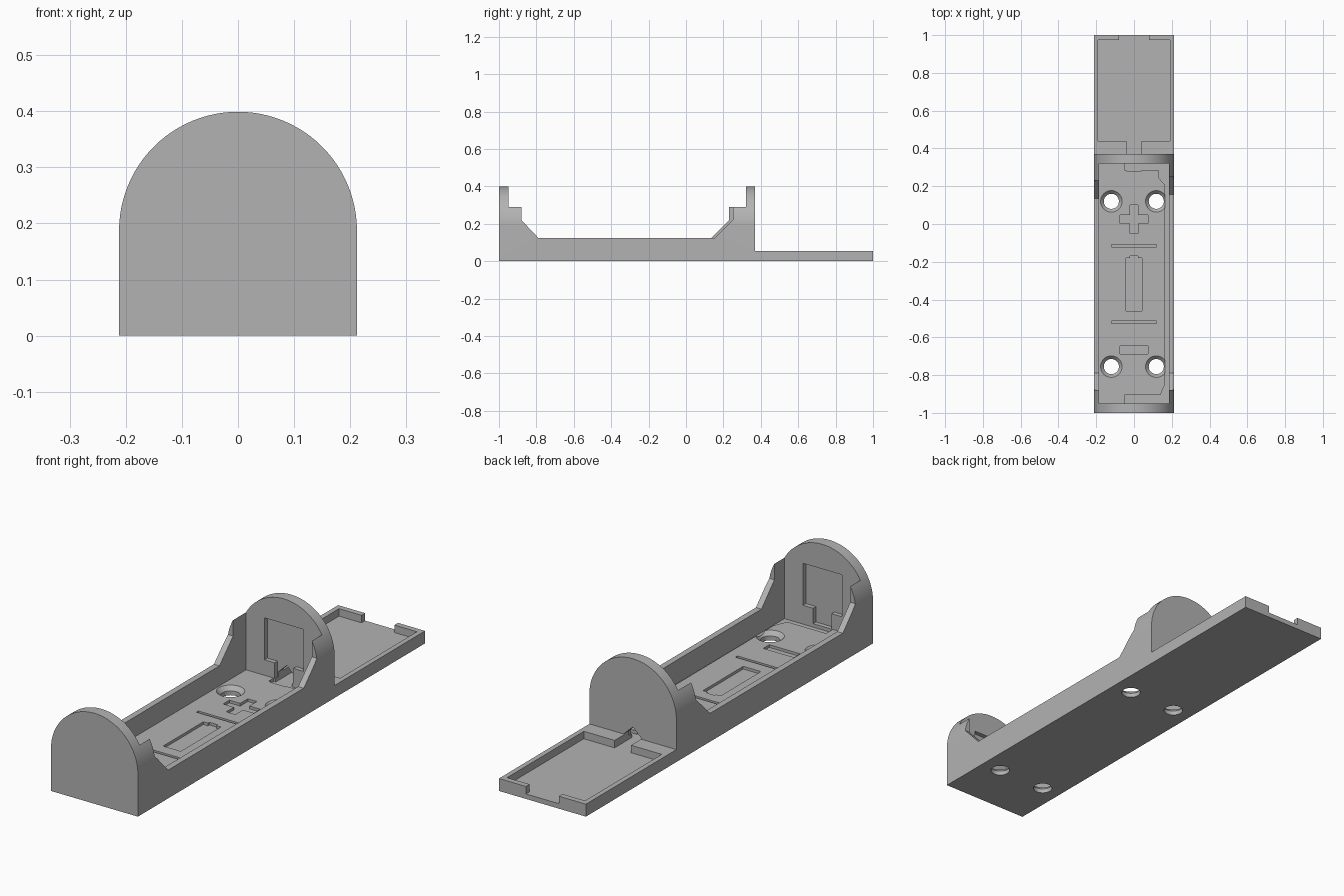
import bpy, bmesh, math

cube = bpy.data.objects.get("Cube")
if cube:
    bpy.data.objects.remove(cube, do_unlink=True)

GREY = (0.45, 0.45, 0.45, 1)
mat = bpy.data.materials.new("grey_plastic")
mat.use_nodes = True
mat.diffuse_color = GREY
mat.node_tree.nodes["Principled BSDF"].inputs["Base Color"].default_value = GREY

FLOOR, LOW = 0.037, 0.022      # cavity floor, channel and tray floor
HALF, INNER = 0.212, 0.185     # outer and inner half widths
FRONT, BACK = -0.95, 0.32      # inner faces of the end plates


def prism(name, pts, axis, a, b):
    """Extrude a 2D outline along an axis from a to b."""
    place = {"X": lambda p, t: (t, p[0], p[1]),
             "Y": lambda p, t: (p[0], t, p[1]),
             "Z": lambda p, t: (p[0], p[1], t)}[axis]
    bm = bmesh.new()
    lo = [bm.verts.new(place(p, a)) for p in pts]
    hi = [bm.verts.new(place(p, b)) for p in pts]
    bm.faces.new(lo)
    bm.faces.new(hi[::-1])
    n = len(pts)
    for i in range(n):
        j = (i + 1) % n
        bm.faces.new((lo[i], hi[i], hi[j], lo[j]))
    bmesh.ops.recalc_face_normals(bm, faces=bm.faces)
    me = bpy.data.meshes.new(name)
    bm.to_mesh(me)
    bm.free()
    me.materials.append(mat)
    ob = bpy.data.objects.new(name, me)
    bpy.context.collection.objects.link(ob)
    return ob


def rect(x0, x1, y0, y1):
    return [(x0, y0), (x1, y0), (x1, y1), (x0, y1)]


def cut(cutter):
    """Subtract a cutter from the body and delete it."""
    bpy.context.view_layer.objects.active = body
    mod = body.modifiers.new("cut", "BOOLEAN")
    mod.operation, mod.solver, mod.object = "DIFFERENCE", "EXACT", cutter
    bpy.ops.object.modifier_apply(modifier=mod.name)
    bpy.data.objects.remove(cutter, do_unlink=True)


def cut_down(pts, bottom, top=0.6):
    cut(prism("cutter", pts, "Z", bottom, top))


# Arched bar running the full length
arch = [(-HALF, 0), (HALF, 0)]
arch += [(HALF * math.cos(math.pi * i / 48), 0.187 + HALF * math.sin(math.pi * i / 48))
         for i in range(49)]
body = prism("battery_holder", arch, "Y", -1, 1)

# Lower the tray end and open up the middle, leaving stepped side walls
cut_down(rect(-0.4, 0.4, 0.37, 1.2), 0.055)
for x0, x1, s in ((-0.4, 0.05, 0.23), (-0.05, 0.4, 0.25)):
    side = [(FRONT, 0.6), (FRONT, 0.29), (-0.88, 0.29), (-0.88, 0.22), (-0.79, 0.125),
            (s - 0.095, 0.125), (s, 0.22), (s, 0.29), (BACK, 0.29), (BACK, 0.6)]
    cut(prism("cutter", side, "X", x0, x1))

# Battery cavity and the wire channel along one side
cut_down(rect(-INNER, INNER, FRONT, BACK), FLOOR)
cut_down([(-0.05, BACK), (-0.05, 0.285), (0.13, 0.285), (0.13, 0.245), (0.165, 0.205),
          (0.165, -0.845), (0.14, -0.905), (-0.05, -0.905), (-0.05, FRONT),
          (INNER, FRONT), (INNER, BACK)], LOW, 0.1)

# Contact pockets in both end plates
pocket = [(-0.095, 0.29), (-0.095, 0.105), (-0.045, 0.105), (-0.045, FLOOR),
          (0.045, FLOOR), (0.045, 0.105), (0.095, 0.105), (0.095, 0.29)]
for y0, y1 in ((FRONT - 0.02, FRONT + 0.02), (BACK - 0.02, BACK + 0.02)):
    cut(prism("cutter", pocket, "Y", y0, y1))

# Peaked wire tunnel through the back plate
tunnel = [(-0.04, LOW), (0.04, LOW), (0.04, 0.06), (0, 0.098), (-0.04, 0.06)]
cut(prism("cutter", tunnel, "Y", 0.28, 0.46))

# Tray pocket and its end notch
cut_down(rect(-0.19, 0.19, 0.44, 0.975), LOW)
cut_down(rect(-0.08, 0.08, 0.9, 1.1), LOW)

# Engraved marks: plus, minus, label window, thin slots
PLUS, ARM = 0.075, 0.022
plus = []
for k in range(4):
    c, s = (1, 0, -1, 0)[k], (0, 1, 0, -1)[k]
    for x, y in ((PLUS, -ARM), (PLUS, ARM), (ARM, ARM)):
        plus.append((c * x - s * y, 0.025 + s * x + c * y))
window = [(-0.043, -0.46), (0.043, -0.46), (0.043, -0.18), (0.02, -0.18),
          (0.02, -0.17), (-0.02, -0.17), (-0.02, -0.18), (-0.043, -0.18)]
marks = [plus, window, rect(-PLUS, PLUS, -0.687, -0.645)]
marks += [rect(-0.118, 0.118, y - 0.007, y + 0.007) for y in (-0.115, -0.52)]
for mark in marks:
    cut_down(mark, FLOOR - 0.012, 0.1)

# Countersunk screw holes
for x in (-0.12, 0.118):
    for y in (0.12, -0.755):
        for r0, r1, z0, z1 in ((0.04, 0.04, -0.1, 0.1), (0.036, 0.058, 0.015, FLOOR + 0.001)):
            bpy.ops.mesh.primitive_cone_add(vertices=32, radius1=r0, radius2=r1, depth=z1 - z0,
                                            location=(x, y, (z0 + z1) / 2))
            cut(bpy.context.object)

# Smooth arcs, crisp edges
bpy.ops.object.select_all(action="DESELECT")
body.select_set(True)
bpy.context.view_layer.objects.active = body
bpy.ops.object.shade_smooth_by_angle(angle=math.radians(25))
